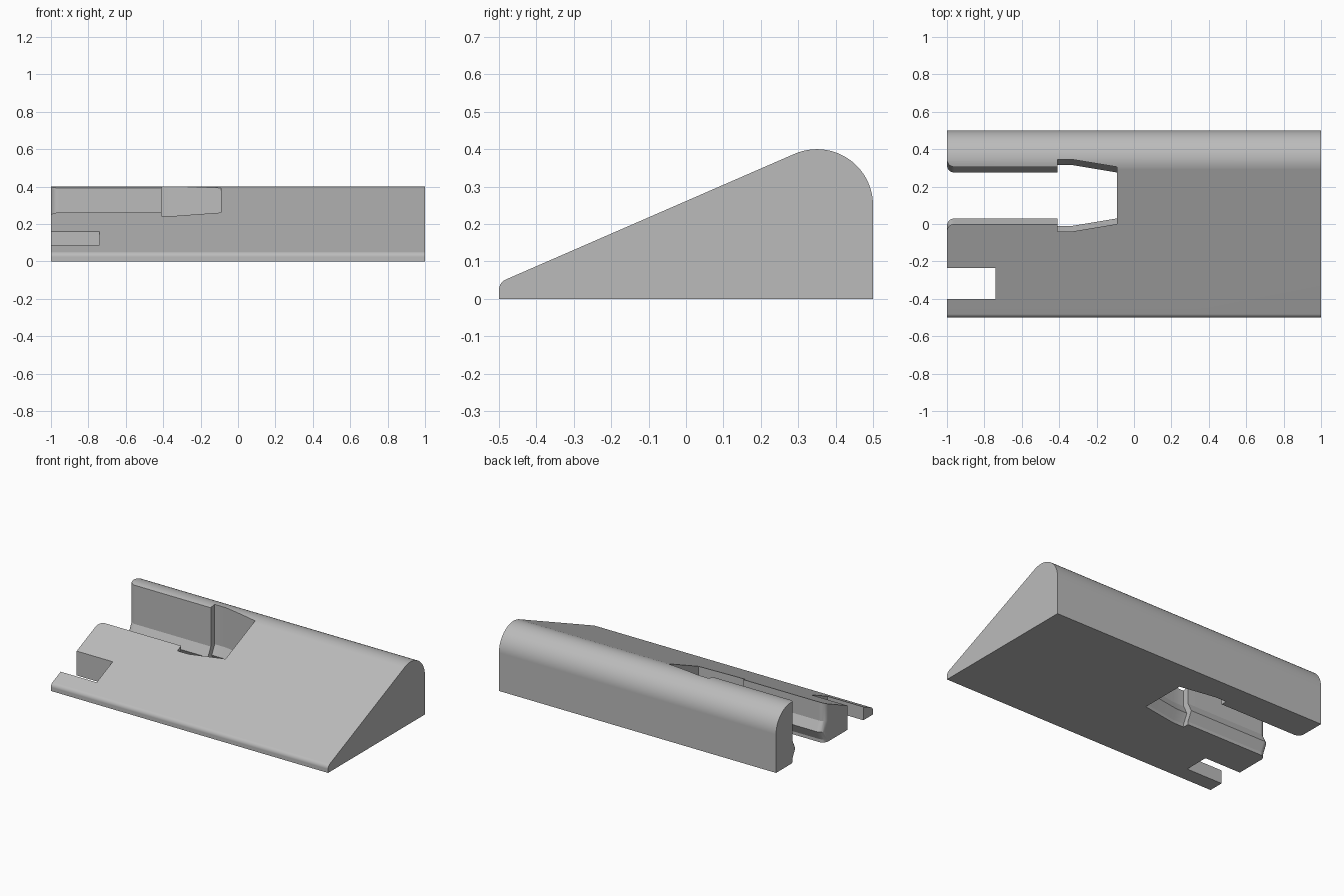
import bpy, bmesh
from math import sin, cos, radians, sqrt

if "Cube" in bpy.data.objects:
    bpy.data.objects.remove(bpy.data.objects["Cube"])

grey = bpy.data.materials.new("plain_grey")
grey.use_nodes = True
grey.diffuse_color = (0.5, 0.5, 0.5, 1)
grey.node_tree.nodes["Principled BSDF"].inputs["Base Color"].default_value = (0.5, 0.5, 0.5, 1)


def loft(name, rings):
    """Solid skinned through rings of matching points, capped at both ends."""
    bm = bmesh.new()
    loops = [[bm.verts.new(p) for p in ring] for ring in rings]
    n = len(loops[0])
    for a, b in zip(loops, loops[1:]):
        for i in range(n):
            j = (i + 1) % n
            bm.faces.new((a[i], a[j], b[j], b[i]))
    bm.faces.new(loops[0])
    bm.faces.new(loops[-1])
    bmesh.ops.recalc_face_normals(bm, faces=bm.faces)
    mesh = bpy.data.meshes.new(name)
    bm.to_mesh(mesh)
    bm.free()
    obj = bpy.data.objects.new(name, mesh)
    mesh.materials.append(grey)
    bpy.context.collection.objects.link(obj)
    return obj


def arc(cy, cz, r, start, end, steps):
    angles = [radians(start + (end - start) * i / steps) for i in range(steps + 1)]
    return [(cy + r * cos(a), cz + r * sin(a)) for a in angles]


# Wedge body: side profile with a rounded back crest and a small rounded front lip
profile = [(-0.5, 0), (0.5, 0)]
profile += arc(0.35, 0.25, 0.15, 0, 113.5, 24)
profile += arc(-0.47, 0.024, 0.03, 113.5, 180, 8)
body = loft("wedge_body", [[(x, y, z) for y, z in profile] for x in (-1, 1)])

# Slot: side walls carry a low ridge, the mouth is rounded, the inner pocket is wider
MID, HALF, FLARE, RIDGE = 0.1525, 0.1525, 0.04, 0.03


def slot_ring(x, half):
    side = [(half, 0.6), (half, 0.14), (half - RIDGE, 0.08), (half, 0.02), (half, -0.1)]
    return ([(x, MID + w, z) for w, z in side]
            + [(x, MID - w, z) for w, z in reversed(side)])


stations = [(-1.1, HALF + FLARE)]
for i in range(9):
    a = radians(90 * i / 8)
    stations.append((-0.96 - FLARE * cos(a), HALF + FLARE * (1 - sin(a))))
stations += [(-0.41, HALF), (-0.41, HALF + FLARE), (-0.33, HALF + FLARE), (-0.09, HALF)]
slot = loft("slot_cutter", [slot_ring(x, h) for x, h in stations])

# Square notch through the thin front part
notch = loft("notch_cutter", [[(x, -0.4, -0.1), (x, -0.235, -0.1), (x, -0.235, 0.6), (x, -0.4, 0.6)]
                              for x in (-1.1, -0.74)])

# Cut the openings, then shade the rounded parts smoothly
bpy.context.view_layer.objects.active = body
body.select_set(True)
for cutter in (slot, notch):
    cutter.hide_render = True
    cut = body.modifiers.new("cut", "BOOLEAN")
    cut.operation = "DIFFERENCE"
    cut.solver = "EXACT"
    cut.object = cutter
    bpy.ops.object.modifier_apply(modifier=cut.name)
    bpy.data.objects.remove(cutter)

bpy.ops.object.shade_smooth_by_angle(angle=radians(20))
weighted = body.modifiers.new("weighted_normals", "WEIGHTED_NORMAL")
weighted.keep_sharp = True
